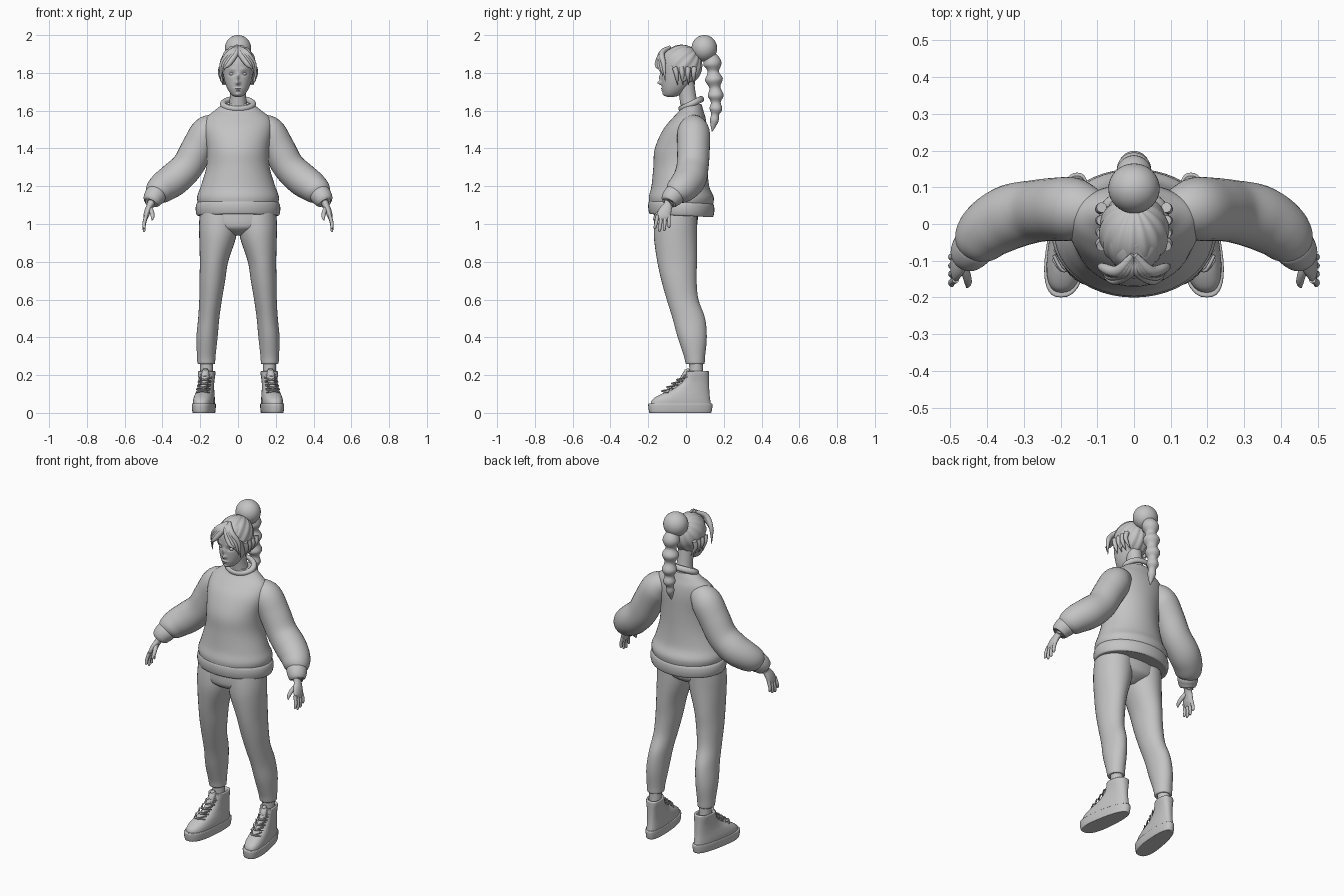
import bpy
import bmesh
import math
from mathutils import Vector, Matrix

default_cube = bpy.data.objects.get("Cube")
if default_cube:
    bpy.data.objects.remove(default_cube, do_unlink=True)

# One flat colour for the whole figure
GREY = (.55, .55, .55, 1)
clay = bpy.data.materials.new("clay grey")
clay.use_nodes = True
clay.diffuse_color = GREY
clay.node_tree.nodes["Principled BSDF"].inputs["Base Color"].default_value = GREY

FORWARD = Vector((0, 1, .01)).normalized()
UP = Vector((0, 0, 1))


def finish(name, bm, mirror=False):
    """Turn a bmesh into a smooth shaded object, optionally mirrored in x."""
    bmesh.ops.recalc_face_normals(bm, faces=bm.faces)
    mesh = bpy.data.meshes.new(name)
    bm.to_mesh(mesh)
    bm.free()
    for polygon in mesh.polygons:
        polygon.use_smooth = True
    mesh.set_sharp_from_angle(angle=math.radians(45))
    mesh.materials.append(clay)
    obj = bpy.data.objects.new(name, mesh)
    bpy.context.collection.objects.link(obj)
    if mirror:
        obj.modifiers.new("mirror", "MIRROR").use_axis[0] = True
    return obj


def resample(sections, steps):
    """Smooth spline through the given (x, y, z, rx, ry) sections."""
    points = [Vector(s) for s in sections]
    padded = [points[0]] + points + [points[-1]]
    result = []
    for a, b, c, d in zip(padded, padded[1:], padded[2:], padded[3:]):
        for k in range(steps):
            t = k / steps
            result.append(b + (c - a) * (t / 2)
                          + (a * 2 - b * 5 + c * 4 - d) * (t * t / 2)
                          + (b * 3 - a - c * 3 + d) * (t ** 3 / 2))
    return result + [points[-1]]


def loft(name, sections, level=False, mirror=False, sides=32, steps=5,
         power=1, shape=None, ref=FORWARD):
    """Skin elliptical rings; level rings stay horizontal, others follow the path."""
    rings = resample(sections, steps)
    bm = bmesh.new()
    skin = []
    for i, ring in enumerate(rings):
        centre = Vector(ring[:3])
        ahead = Vector(rings[min(i + 1, len(rings) - 1)][:3])
        behind = Vector(rings[max(i - 1, 0)][:3])
        tangent = UP if level else (ahead - behind).normalized()
        u = Vector((1, 0, 0)) if level else ref.cross(tangent).normalized()
        v = tangent.cross(u)
        loop = []
        for k in range(sides):
            angle = math.tau * k / sides
            c, s = math.cos(angle), math.sin(angle)
            c = math.copysign(abs(c) ** power, c)
            s = math.copysign(abs(s) ** power, s)
            co = centre + u * (c * ring[3]) + v * (s * ring[4])
            loop.append(bm.verts.new(shape(co) if shape else co))
        skin.append(loop)
    for lower, upper in zip(skin, skin[1:]):
        for k in range(sides):
            n = (k + 1) % sides
            bm.faces.new((lower[k], lower[n], upper[n], upper[k]))
    bm.faces.new(skin[0][::-1])
    bm.faces.new(skin[-1])
    return finish(name, bm, mirror)


def ball(name, centre, radii, mirror=False):
    bm = bmesh.new()
    bmesh.ops.create_uvsphere(bm, u_segments=32, v_segments=20, radius=1)
    bmesh.ops.scale(bm, vec=radii, verts=bm.verts)
    bmesh.ops.translate(bm, vec=centre, verts=bm.verts)
    return finish(name, bm, mirror)


def tube(name, points, radii, **options):
    """Round tube through points with one radius per point."""
    return loft(name, [(*p, r, r) for p, r in zip(points, radii)], **options)


# Sweater: body, ribbed hem, collar
loft("sweater_body", [
    (0, -.025, 1.09, .205, .165), (0, -.025, 1.14, .217, .172),
    (0, -.03, 1.2, .197, .153), (0, -.03, 1.3, .168, .143),
    (0, -.027, 1.4, .165, .138), (0, -.005, 1.5, .18, .116),
    (0, .016, 1.56, .17, .088), (0, .028, 1.6, .125, .064),
    (0, .03, 1.635, .08, .052)], level=True, sides=48)


def sag(co):
    """The hem hangs slightly lower at the back."""
    return co + Vector((0, 0, -.05 * (co.y + .1)))


loft("sweater_hem", [
    (0, -.025, 1.05, .2, .155), (0, -.025, 1.05, .217, .168),
    (0, -.025, 1.08, .224, .175), (0, -.025, 1.11, .22, .173),
    (0, -.025, 1.125, .206, .163)], level=True, sides=48, shape=sag)

bpy.ops.mesh.primitive_torus_add(
    location=(0, .028, 1.635), rotation=(.46, 0, 0), major_radius=.066,
    minor_radius=.014, major_segments=40, minor_segments=12)
collar = bpy.context.object
collar.name = "sweater_collar"
collar.scale = (1.2, .92, 1.2)
collar.data.materials.append(clay)
for polygon in collar.data.polygons:
    polygon.use_smooth = True

# Balloon sleeves with gathered cuffs
tube("sleeves",
     [(.1, .035, 1.53), (.16, .04, 1.49), (.215, .04, 1.4), (.268, .035, 1.305),
      (.335, .02, 1.24), (.39, -.01, 1.2), (.425, -.045, 1.17), (.44, -.065, 1.15)],
     [.055, .085, .086, .085, .088, .082, .07, .048], mirror=True)
tube("sleeve_cuffs",
     [(.425, -.05, 1.168), (.433, -.058, 1.158), (.447, -.076, 1.138),
      (.457, -.09, 1.116), (.458, -.091, 1.114)],
     [.04, .056, .054, .044, .03], mirror=True)

# Hands: palm, four fingers, thumb
loft("palms", [
    (.45, -.083, 1.13, .025, .027), (.465, -.095, 1.1, .018, .025),
    (.478, -.11, 1.07, .017, .034), (.487, -.12, 1.04, .014, .037),
    (.49, -.123, 1.02, .007, .03)], mirror=True, sides=20)
for i, (finger, drop) in enumerate((("index", .055), ("middle", .07),
                                    ("ring", .066), ("little", .05))):
    y = -.151 + .02 * i
    tube(finger + "_fingers",
         [(.486, y, 1.045), (.497, y - .008 + .003 * i, 1.03 - drop / 2),
          (.496, y - .014 + .005 * i, 1.035 - drop), (.494, y - .015 + .005 * i, 1.03 - drop)],
         [.01, .009, .007, .002], mirror=True, sides=12)
tube("thumbs", [(.47, -.105, 1.09), (.457, -.137, 1.065), (.452, -.16, 1.04), (.455, -.172, 1.02)],
     [.013, .012, .01, .003], mirror=True, sides=12)

# Trousers
loft("trouser_seat", [
    (0, -.055, .94, .04, .05), (0, -.055, .965, .13, .095),
    (0, -.055, 1, .198, .115), (0, -.05, 1.1, .2, .115)], level=True)
loft("trouser_legs", [
    (.168, .048, .258, .036, .04), (.168, .048, .262, .046, .05),
    (.168, .045, .3, .049, .056), (.164, .033, .4, .056, .077),
    (.155, .015, .5, .056, .086), (.145, -.018, .6, .06, .084),
    (.136, -.037, .7, .068, .093), (.127, -.047, .8, .075, .105),
    (.109, -.055, .92, .096, .114), (.103, -.055, 1, .103, .114),
    (.1, -.05, 1.08, .1, .11)], level=True, mirror=True)
loft("ankles", [(.165, .055, .17, .034, .036), (.168, .052, .29, .034, .036)],
     level=True, mirror=True)

# High top shoes, toes turned out and wider than heels
SHOE_X = .165


def splay(co):
    x = SHOE_X + (co.x - SHOE_X) * (1 - co.y) - .13 * (co.y - .06)
    return Vector((x, co.y, co.z))


shoe = dict(level=True, mirror=True, shape=splay, sides=40, power=.8)
loft("shoe_soles", [
    (SHOE_X, -.03, 0, .045, .155), (SHOE_X, -.03, .004, .052, .165),
    (SHOE_X, -.03, .045, .055, .17), (SHOE_X, -.03, .05, .048, .16)], **shoe)
loft("shoe_uppers", [
    (SHOE_X, -.028, .045, .05, .16), (SHOE_X, -.025, .07, .05, .153),
    (SHOE_X, -.008, .095, .047, .133), (SHOE_X, .025, .125, .043, .098),
    (SHOE_X, .05, .165, .042, .072), (SHOE_X, .06, .205, .047, .062),
    (SHOE_X, .06, .22, .046, .06), (SHOE_X, .06, .218, .036, .046),
    (SHOE_X, .06, .19, .034, .04)], **shoe)
tube("shoe_tongues", [(SHOE_X, -.075, .12), (SHOE_X, -.025, .16),
                      (SHOE_X, .005, .21), (SHOE_X, .002, .232)],
     [.014, .02, .02, .012], mirror=True, shape=splay)
for i in range(5):
    y, z = -.12 + .026 * i, .108 + .02 * i
    for side in (-1, 1):
        tube("shoe_laces", [(SHOE_X - .032 * side, y + .025, z),
                            (SHOE_X, y - .008, z + .008),
                            (SHOE_X + .032 * side, y + .035, z + .016)],
             [.004] * 3, mirror=True, shape=splay, sides=8, ref=UP)

# Neck and sculpted head
loft("neck", [(0, .025, 1.58, .06, .05), (0, .015, 1.64, .046, .046),
              (0, .005, 1.7, .043, .045), (0, -.01, 1.78, .045, .05)], level=True)

# Each relief: x, z, spread in x, spread in z, push along y
RELIEFS = [(.033, 1.795, .015, .009, .009), (0, 1.747, .011, .01, -.02),
           (0, 1.775, .008, .02, -.011), (0, 1.717, .018, .004, -.008),
           (0, 1.706, .015, .004, -.007), (.03, 1.82, .018, .007, -.004),
           (0, 1.685, .015, .01, -.006)]


def sculpt(co):
    if co.y < -.05:
        for x, z, wide, tall, push in RELIEFS:
            reach = ((abs(co.x) - x) / wide) ** 2 + ((co.z - z) / tall) ** 2
            co.y += push * math.exp(-reach)
    return co


loft("head", [
    (0, -.08, 1.672, .012, .015), (0, -.075, 1.682, .032, .04),
    (0, -.062, 1.71, .053, .063), (0, -.048, 1.75, .069, .082),
    (0, -.036, 1.8, .079, .097), (0, -.033, 1.86, .081, .1),
    (0, -.03, 1.91, .066, .082), (0, -.03, 1.94, .02, .03)],
    level=True, sides=96, steps=10, shape=sculpt)
ball("eyes", (.033, -.109, 1.795), (.014, .014, .01), mirror=True)
ball("ears", (.084, -.012, 1.785), (.009, .018, .03), mirror=True)

# Hair cap: ridges gathered towards the bun, trimmed along a slanted hairline
bm = bmesh.new()
bmesh.ops.create_uvsphere(bm, u_segments=96, v_segments=40, radius=1)
for vert in bm.verts:
    around = math.atan2(vert.co.y, vert.co.x)
    vert.co *= 1 + .025 * math.sin(around * 14) * math.hypot(vert.co.x, vert.co.y)
bmesh.ops.rotate(bm, matrix=Matrix.Rotation(-.75, 3, "X"), verts=bm.verts)
bmesh.ops.scale(bm, vec=(.094, .107, .108), verts=bm.verts)
bmesh.ops.translate(bm, vec=(0, -.022, 1.84), verts=bm.verts)
cut = bmesh.ops.bisect_plane(
    bm, geom=bm.verts[:] + bm.edges[:] + bm.faces[:], plane_co=(0, -.05, 1.812),
    plane_no=(0, -1, -1), clear_outer=True)
rim = [e for e in cut["geom_cut"] if isinstance(e, bmesh.types.BMEdge)]
bmesh.ops.holes_fill(bm, edges=rim)
finish("hair_cap", bm)

# Fringe locks swept from the parting, and side locks by the ears
for i in range(4):
    spread, low = .012 * i, 1.755 + .022 * i
    tube("fringe_locks",
         [(.004, -.085 - spread / 2, 1.937 - spread / 3), (.045 - spread, -.128, 1.905),
          (.086 - spread, -.118 - spread, 1.845), (.094 - spread / 3, -.11 - spread, low)],
         [.008, .015, .012, .001], mirror=True, sides=14)
    tube("side_locks",
         [(.088, -.06 + .035 * i, 1.83), (.092, -.05 + .03 * i, 1.79),
          (.08 - spread / 2, -.045 + .03 * i, 1.735)],
         [.014, .012, .001], mirror=True, sides=14)

# Bun and bubble ponytail
ball("hair_bun", (0, .097, 1.93), (.07, .068, .07))
bubbles = [(.14, 1.85, .048), (.148, 1.765, .047), (.157, 1.68, .042),
           (.158, 1.61, .034), (.15, 1.55, .023)]
path, radii = [(0, .12, 1.9)], [.03]
for (y, z, r), (next_y, next_z, _) in zip(bubbles, bubbles[1:] + [(.138, 1.49, 0)]):
    path += [(0, y, z), (0, (y + next_y) / 2, (z + next_z) / 2)]
    radii += [r, r * .62]
tube("bubble_ponytail", path + [(0, .138, 1.49)], radii + [.002])
